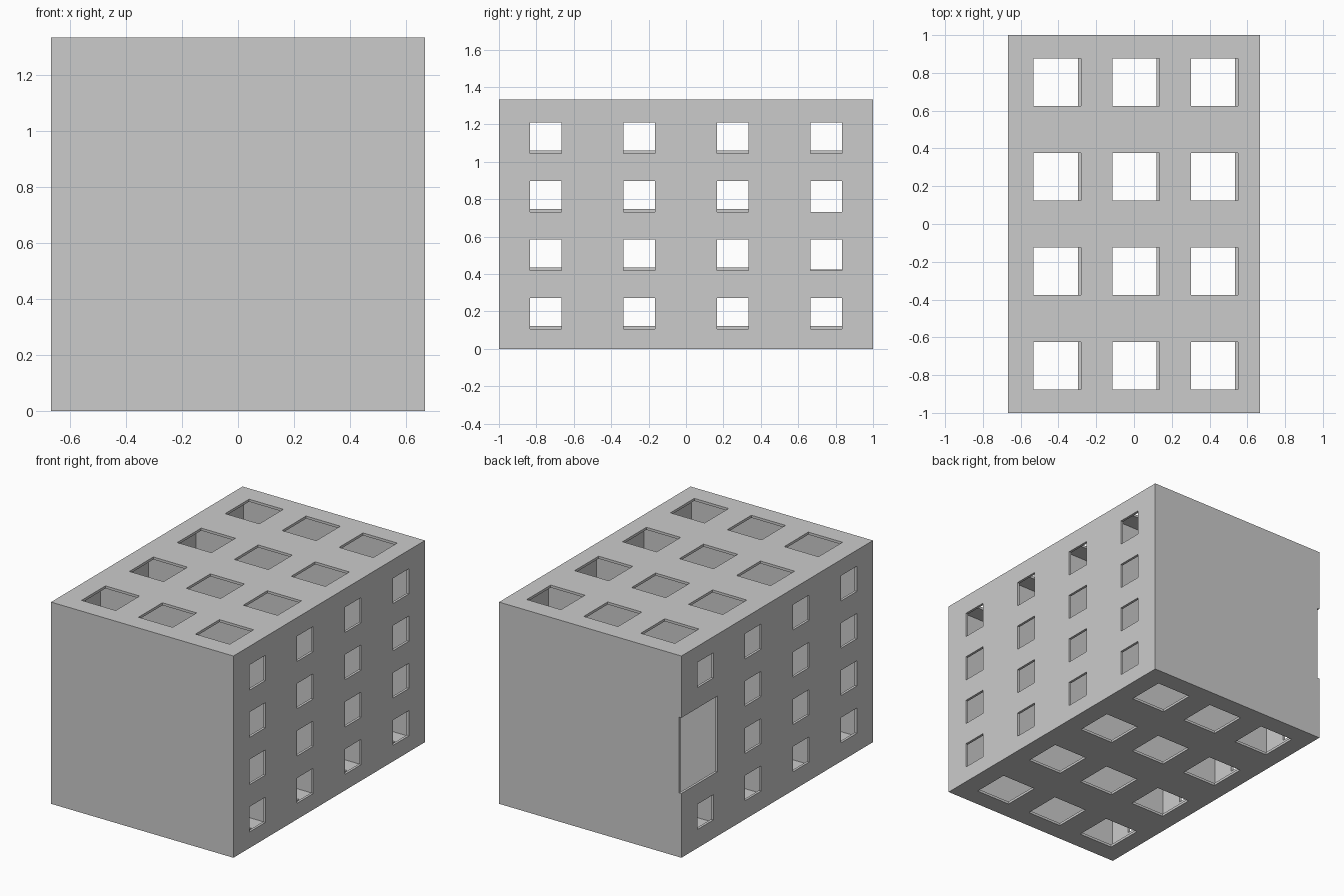
import bpy, bmesh
from mathutils import Vector

if "Cube" in bpy.data.objects:
    bpy.data.objects.remove(bpy.data.objects["Cube"])

T = 1 / 60          # sheet thickness
W = 2 / 3           # half width
H = 4 / 3           # height
YS = (-0.75, -0.25, 0.25, 0.75)


def plate(name, axis, start, u_range, v_range, holes=()):
    """Flat sheet T thick from `start` along axis; u, v are the other axes in order.
    Rectangular holes are (u0, u1, v0, v1)."""
    us = sorted({*u_range, *[c for h in holes for c in h[:2]]})
    vs = sorted({*v_range, *[c for h in holes for c in h[2:]]})
    bm = bmesh.new()
    verts = {}

    def vert(u, v):
        if (u, v) not in verts:
            co = [u, v]
            co.insert(axis, start)
            verts[u, v] = bm.verts.new(co)
        return verts[u, v]

    for a, b in zip(us, us[1:]):
        for c, d in zip(vs, vs[1:]):
            m, n = (a + b) / 2, (c + d) / 2
            if not any(h[0] < m < h[1] and h[2] < n < h[3] for h in holes):
                bm.faces.new([vert(a, c), vert(b, c), vert(b, d), vert(a, d)])
    ext = bmesh.ops.extrude_face_region(bm, geom=bm.faces[:])
    shift = Vector((0, 0, 0))
    shift[axis] = T
    bmesh.ops.translate(bm, vec=shift,
                        verts=[g for g in ext["geom"] if isinstance(g, bmesh.types.BMVert)])
    bmesh.ops.recalc_face_normals(bm, faces=bm.faces[:])
    mesh = bpy.data.meshes.new(name)
    bm.to_mesh(mesh)
    bm.free()
    obj = bpy.data.objects.new(name, mesh)
    bpy.context.collection.objects.link(obj)
    return obj


def square(u, v, size):
    r = size / 2
    return (u - r, u + r, v - r, v + r)


# Top and bottom sheets, three by four large windows
def deck_holes(mid):
    return [square(mid + i * 1.25 / 3, y, 0.25) for i in (-1, 0, 1) for y in YS]


plate("top_panel", 2, H - T, (-W + T, W), (-1, 1), deck_holes(0.01))
plate("bottom_panel", 2, 0, (-W, W - T), (-1, 1), deck_holes(-0.006))


# Side sheets, four by four small windows; the left one has a doorway at the back
def side_holes(mid):
    return [square(y, mid + k * 0.3125, 1 / 6) for y in YS for k in (-1.5, -0.5, 0.5, 1.5)]


plate("right_panel", 0, W - T, (-1, 1), (0, H - T), side_holes((H - T) / 2))
left_mid = (H + T) / 2
doorway = (0.625, 1, left_mid - 0.25, left_mid + 0.25)
plate("left_panel", 0, -W, (-1, 1), (T, H), side_holes(left_mid) + [doorway])

# End sheets and inner dividers
for name, y in (("front_panel", -1), ("divider_front", -0.5 - T / 2), ("divider_middle", -T / 2),
                ("divider_back", 0.5 - T / 2), ("back_panel", 1 - T)):
    plate(name, 1, y, (-W + T, W - T), (T, H - T))
